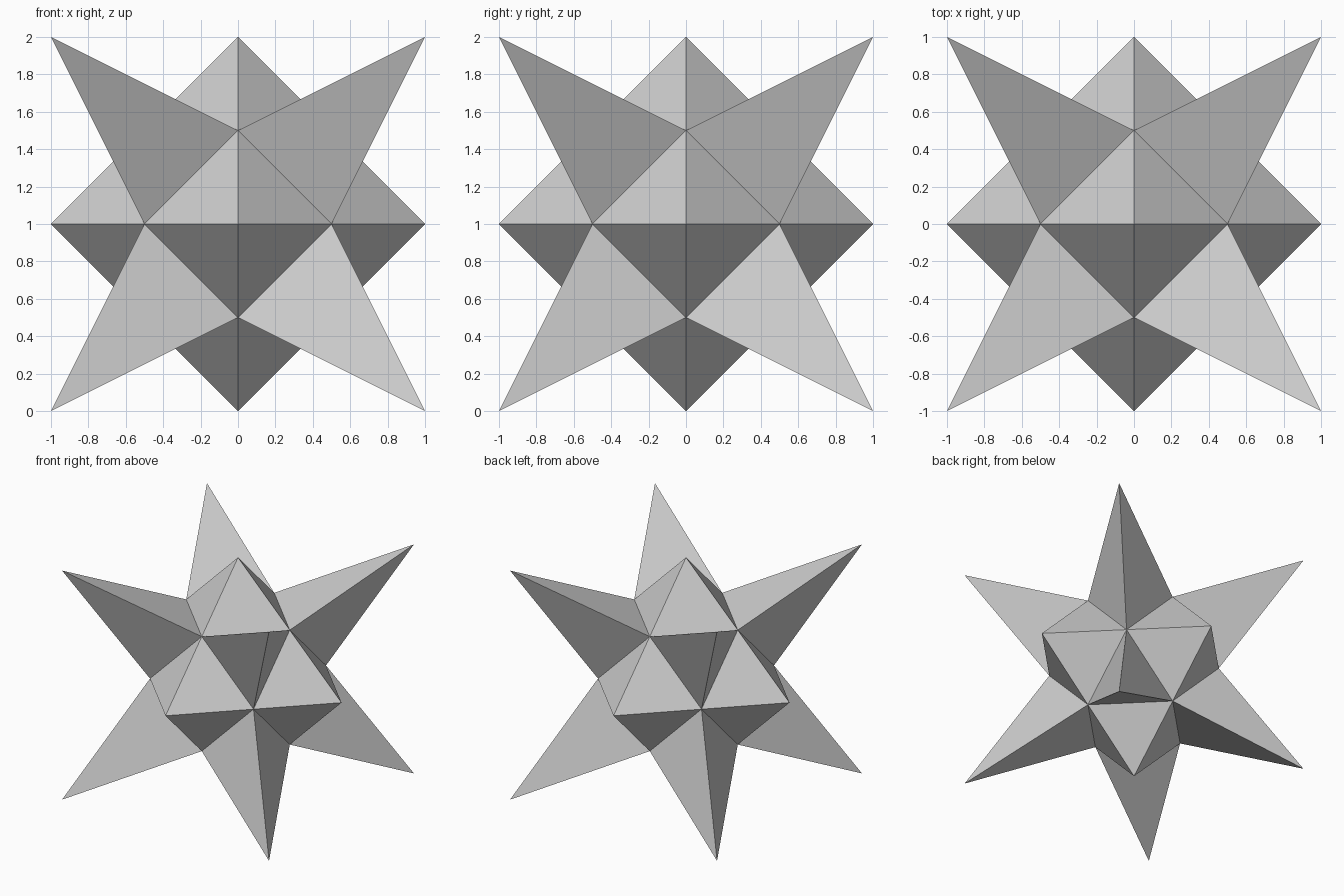
import bpy
import bmesh
from mathutils import Vector

cube = bpy.data.objects.get("Cube")
if cube:
    bpy.data.objects.remove(cube, do_unlink=True)

# Flat grey material
grey = bpy.data.materials.new("light grey")
grey.use_nodes = True
colour = (0.604, 0.604, 0.604, 1.0)
grey.diffuse_color = colour
grey.node_tree.nodes["Principled BSDF"].inputs["Base Color"].default_value = colour

# Octahedral core, with a vertex on each end of each axis
bm = bmesh.new()
for axis in range(3):
    for side in (-1, 1):
        point = Vector()
        point[axis] = side
        bm.verts.new(point)
bmesh.ops.convex_hull(bm, input=bm.verts[:])

# Split every face into four triangles
bmesh.ops.subdivide_edges(bm, edges=bm.edges[:], cuts=1, use_grid_fill=True)

# Raise each middle triangle into a spike reaching the corner of the bounding cube
middles = [f for f in bm.faces if all(v.co.length < 0.9 for v in f.verts)]
tips = bmesh.ops.poke(bm, faces=middles)["verts"]
for tip in tips:
    tip.co = Vector([1 if c > 0 else -1 for c in tip.co])
bmesh.ops.recalc_face_normals(bm, faces=bm.faces[:])

# Stand the star on the ground
bmesh.ops.translate(bm, verts=bm.verts[:], vec=(0, 0, 1))
mesh = bpy.data.meshes.new("spiked_star")
bm.to_mesh(mesh)
bm.free()
mesh.materials.append(grey)
star = bpy.data.objects.new("spiked_star", mesh)
bpy.context.collection.objects.link(star)
